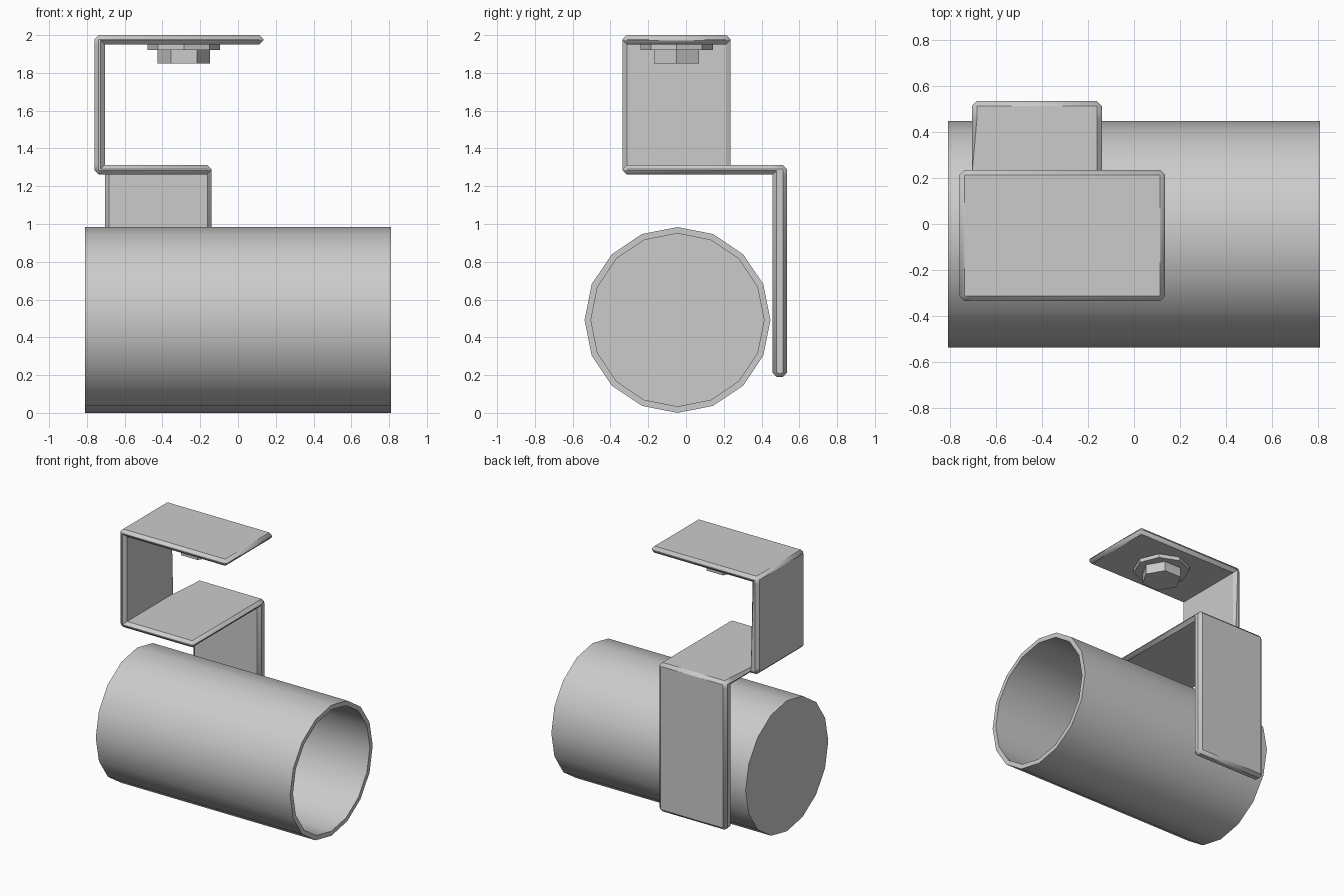
import bpy, bmesh, math
from mathutils import Vector, Matrix

cube = bpy.data.objects.get("Cube")
if cube:
    bpy.data.objects.remove(cube, do_unlink=True)

grey = bpy.data.materials.new("light grey metal")
grey.use_nodes = True
colour = (0.6, 0.6, 0.6, 1)
grey.diffuse_color = colour
grey.node_tree.nodes["Principled BSDF"].inputs["Base Color"].default_value = colour


def finish(bm, name, smooth_angle=None):
    bmesh.ops.recalc_face_normals(bm, faces=bm.faces[:])
    mesh = bpy.data.meshes.new(name)
    bm.to_mesh(mesh)
    bm.free()
    mesh.materials.append(grey)
    obj = bpy.data.objects.new(name, mesh)
    bpy.context.collection.objects.link(obj)
    if smooth_angle:
        bpy.ops.object.select_all(action="DESELECT")
        obj.select_set(True)
        bpy.context.view_layer.objects.active = obj
        bpy.ops.object.shade_smooth_by_angle(angle=math.radians(smooth_angle))
    return obj


def prism(name, sides, radius, depth, centre, turn):
    bm = bmesh.new()
    bmesh.ops.create_cone(bm, cap_ends=True, segments=sides, radius1=radius,
                          radius2=radius, depth=depth,
                          matrix=Matrix.Translation(centre) @ Matrix.Rotation(turn, 4, "Z"))
    return finish(bm, name)


# Tube, open on the left end and closed on the right end
SIDES, HALF, OUTER, INNER = 16, 0.81, 0.492, 0.458
bm = bmesh.new()
rings = []
for x, r in ((-HALF, INNER), (-HALF, OUTER), (HALF, OUTER), (HALF, INNER), (-HALF + 0.01, INNER)):
    rings.append([bm.verts.new((x, -0.045 + r * math.sin(a), 0.492 + r * math.cos(a)))
                  for a in (math.tau * i / SIDES for i in range(SIDES))])
for a, b in zip(rings, rings[1:]):
    for i in range(SIDES):
        j = (i + 1) % SIDES
        bm.faces.new((a[i], a[j], b[j], b[i]))
bm.faces.new(rings[0])
bm.faces.new(rings[-1])
finish(bm, "tube", 40)

# Bent bracket, extruded face by face from its lower corner
WALL_X = (-0.76, -0.705)
Y = (-0.335, 0.235)
SHELF_Z = (1.262, 1.312)
bm = bmesh.new()
size = [b - a for a, b in (WALL_X, Y, SHELF_Z)]
mid = [(a + b) / 2 for a, b in (WALL_X, Y, SHELF_Z)]
bmesh.ops.create_cube(bm, size=1, matrix=Matrix.Translation(mid) @ Matrix.Diagonal((*size, 1)))


def pull(face, axis, target):
    new = bmesh.ops.extrude_face_region(bm, geom=[face])["geom"]
    for v in new:
        if isinstance(v, bmesh.types.BMVert):
            v.co[axis] = target
    return next(f for f in new if isinstance(f, bmesh.types.BMFace))


def nearest(point):
    return min(bm.faces, key=lambda f: (f.calc_center_median() - Vector(point)).length)


shelf_mid_x = (WALL_X[1] - 0.14) / 2
pull(nearest((WALL_X[1], mid[1], mid[2])), 0, -0.14)
bend = pull(nearest((shelf_mid_x, Y[1], mid[2])), 1, 0.458)
pull(bend, 1, 0.535)
pull(nearest((shelf_mid_x, 0.497, SHELF_Z[0])), 2, 0.19)
wall_top = pull(nearest((mid[0], mid[1], SHELF_Z[1])), 2, 1.95)
pull(wall_top, 2, 2.0)
pull(nearest((WALL_X[1], mid[1], 1.975)), 0, 0.135)
bmesh.ops.dissolve_limit(bm, angle_limit=0.01, verts=bm.verts[:], edges=bm.edges[:])
bracket = finish(bm, "bracket", 80)
bevel = bracket.modifiers.new("rounded edges", "BEVEL")
bevel.width = 0.022
bevel.segments = 1
bevel.limit_method = "ANGLE"

# Bolt under the top plate
prism("washer", 8, 0.192, 0.03, (-0.287, -0.05, 1.937), 0)
prism("bolt_head", 6, 0.138, 0.08, (-0.287, -0.05, 1.89), math.pi / 2)
